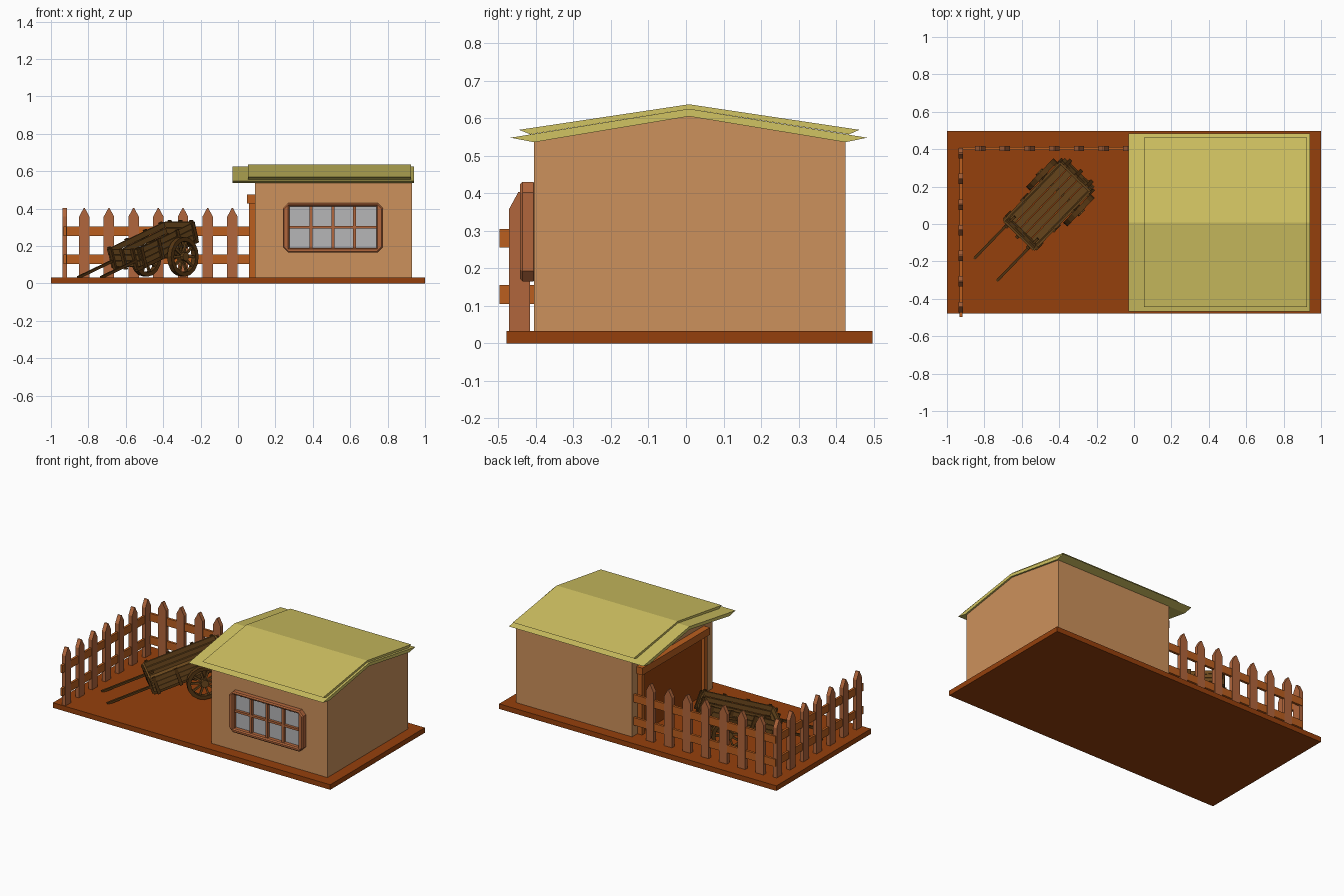
import bpy, bmesh, math
from mathutils import Matrix, Vector

if "Cube" in bpy.data.objects:
    bpy.data.objects.remove(bpy.data.objects["Cube"])

T = Matrix.Translation
R = lambda deg, axis: Matrix.Rotation(math.radians(deg), 4, axis)
FRONT = R(90, 'X')                 # profile drawn in x-z
SIDE = R(90, 'Z') @ R(90, 'X')     # profile drawn in y-z


def material(name, r, g, b):
    m = bpy.data.materials.new(name)
    m.diffuse_color = [(c / 255) ** 2.2 for c in (r, g, b)] + [1]
    m.use_nodes = True
    m.node_tree.nodes["Principled BSDF"].inputs["Base Color"].default_value = m.diffuse_color
    return m


EARTH = material("earth_brown", 148, 66, 20)
WALL = material("wall_tan", 203, 144, 92)
THATCH = material("thatch_yellow", 208, 194, 98)
PICKET = material("picket_wood", 176, 102, 62)
RAIL = material("rail_wood", 186, 95, 36)
GLASS = material("glass_grey", 180, 180, 182)
CART = material("cart_wood", 112, 77, 36)
CART_DARK = material("cart_dark_wood", 88, 58, 26)


def add(name, mesh, mat):
    mesh.materials.clear()
    mesh.materials.append(mat)
    o = bpy.data.objects.new(name, mesh)
    bpy.context.collection.objects.link(o)
    return o


def box(name, lo, hi, mat, mtx=Matrix()):
    lo, hi = Vector(lo), Vector(hi)
    bm = bmesh.new()
    bmesh.ops.create_cube(bm, size=1, matrix=mtx @ T((lo + hi) / 2) @ Matrix.Diagonal((*(hi - lo), 1)))
    me = bpy.data.meshes.new(name)
    bm.to_mesh(me)
    bm.free()
    return add(name, me, mat)


def plate(name, loops, depth, mat, mtx, bevel=0):
    """Flat outline (first loop) with holes (other loops), extruded evenly both ways."""
    cu = bpy.data.curves.new(name, 'CURVE')
    cu.dimensions, cu.fill_mode = '2D', 'BOTH'
    cu.extrude, cu.bevel_depth, cu.offset = depth / 2 - bevel, bevel, -bevel
    cu.bevel_resolution = 0
    for pts in loops:
        s = cu.splines.new('POLY')
        s.points.add(len(pts) - 1)
        s.use_cyclic_u = True
        for p, (x, y) in zip(s.points, pts):
            p.co = (x, y, 0, 1)
    tmp = bpy.data.objects.new(name + "_outline", cu)
    bpy.context.collection.objects.link(tmp)
    me = bpy.data.meshes.new_from_object(tmp.evaluated_get(bpy.context.evaluated_depsgraph_get()))
    bpy.data.objects.remove(tmp)
    bm = bmesh.new()
    bm.from_mesh(me)
    bmesh.ops.remove_doubles(bm, verts=bm.verts, dist=1e-5)
    bmesh.ops.recalc_face_normals(bm, faces=bm.faces)
    bm.transform(mtx)
    bm.to_mesh(me)
    bm.free()
    for p in me.polygons:
        p.use_smooth = False
    return add(name, me, mat)


def circle(r, n):
    return [(r * math.cos(i * math.tau / n), r * math.sin(i * math.tau / n)) for i in range(n)]


def rect(x0, x1, y0, y1, c=0):
    if not c:
        return [(x0, y0), (x1, y0), (x1, y1), (x0, y1)]
    return [(x0 + c, y0), (x1 - c, y0), (x1, y0 + c), (x1, y1 - c),
            (x1 - c, y1), (x0 + c, y1), (x0, y1 - c), (x0, y0 + c)]


# Ground slab and house body
box("ground_slab", (-1, -.478, 0), (1, .497, .033), EARTH)
plate("house_walls", [[(-.405, .03), (.425, .03), (.425, .536), (.008, .605), (-.405, .536)]],
      .838, WALL, T((.51, 0, 0)) @ SIDE)

# Two-layer roof
plate("roof_lower", [[(-.468, .548), (-.405, .536), (.008, .605), (.425, .536), (.483, .548), (.008, .625)]],
      .97, THATCH, T((.455, 0, 0)) @ SIDE)
plate("roof_upper", [[(-.445, .569), (-.415, .557), (.008, .625), (.435, .557), (.462, .569), (.008, .637)]],
      .872, THATCH, T((.49, 0, 0)) @ SIDE)

# Window
plate("window_frame", [rect(.24, .775, .165, .43, .028), rect(.275, .74, .19, .412)],
      .043, PICKET, T((0, -.4215, 0)) @ FRONT, .007)
box("window_glass", (.27, -.412, .185), (.745, -.404, .417), GLASS)
for i in range(1, 4):
    x = .275 + i * .465 / 4
    box("window_mullion", (x - .008, -.43, .188), (x + .008, -.405, .414), PICKET)
box("window_crossbar", (.273, -.429, .293), (.742, -.405, .307), PICKET)

# Wide door in the yard-facing wall
box("door_panel", (.08, -.29, .033), (.095, .355, .43), EARTH)
for y in (-.305, .34):
    box("door_post", (.058, y, .033), (.092, y + .03, .43), RAIL)
box("door_lintel", (.048, -.315, .428), (.092, .38, .475), RAIL)

# Picket fence: back run and left run
PICKET_SHAPE = [(-.028, .033), (.028, .033), (.028, .357), (.003, .403), (-.003, .403), (-.028, .357)]
for i in range(7):
    plate("back_picket", [PICKET_SHAPE], .026, PICKET, T((-.822 + i * .132, .403, 0)) @ FRONT)
    plate("left_picket", [PICKET_SHAPE], .026, PICKET, T((-.926, .378 - i * .137, 0)) @ SIDE)
for z in (.105, .255):
    box("back_rail", (-.93, .396, z), (.092, .412, z + .05), RAIL)
    box("left_rail", (-.932, -.497, z), (-.917, .41, z + .05), RAIL)

# Cart: local x runs from the shafts to the tail, origin on the axle
LEVEL = T((-.394, .169, .143)) @ R(46, 'Z')
TILT = LEVEL @ R(-18.5, 'Y')
for i in range(5):
    y = -.1 + i * .04
    box("cart_floor_plank", (-.29, y + .002, .04), (.16, y + .038, .052), CART, TILT)
for s in (-1, 1):
    for i in range(3):
        z = .045 + i * .033
        side = TILT @ T((0, s * (.104 + i * .004), z))
        box("cart_side_plank", (-.29, -.006, 0), (.165, .006, .029), CART, side)
    for x in (-.27, -.13, .02, .145):
        box("cart_side_upright", (x - .01, s * .119 - .006, .03), (x + .01, s * .119 + .006, .146), CART_DARK, TILT)
    # Shaft and the beam under the floor
    box("cart_shaft", (-.58, s * .085 - .007, .07), (-.25, s * .085 + .007, .084), CART_DARK, TILT)
    box("cart_floor_beam", (-.3, s * .075 - .01, .018), (.17, s * .075 + .01, .04), CART_DARK, TILT)
    box("axle_bracket", (-.02, s * .075 - .01, -.012), (.02, s * .075 + .01, .04), CART_DARK, TILT)
    # Wheel
    hub = LEVEL @ T((0, s * .138, 0)) @ R(90, 'X')
    plate("wheel_rim", [circle(.106, 16), circle(.083, 16)], .03, CART_DARK, hub)
    plate("wheel_hub", [circle(.024, 10)], .046, CART, hub)
    for k in range(10):
        box("wheel_spoke", (.015, -.006, -.006), (.09, .006, .006), CART, hub @ R(36 * k, 'Z'))
for x in (-.296, .16):
    for i in range(3):
        z = .045 + i * .033
        box("cart_end_plank", (x, -.11, z), (x + .012, .11, z + .029), CART, TILT)
for y in (-.08, 0, .08):
    box("cart_tail_batten", (.172, y - .01, .03), (.184, y + .01, .146), CART_DARK, TILT)
    box("cart_front_batten", (-.308, y - .01, .03), (-.296, y + .01, .146), CART_DARK, TILT)
box("cart_axle", (-.01, -.14, -.01), (.01, .14, .01), CART_DARK, LEVEL)
